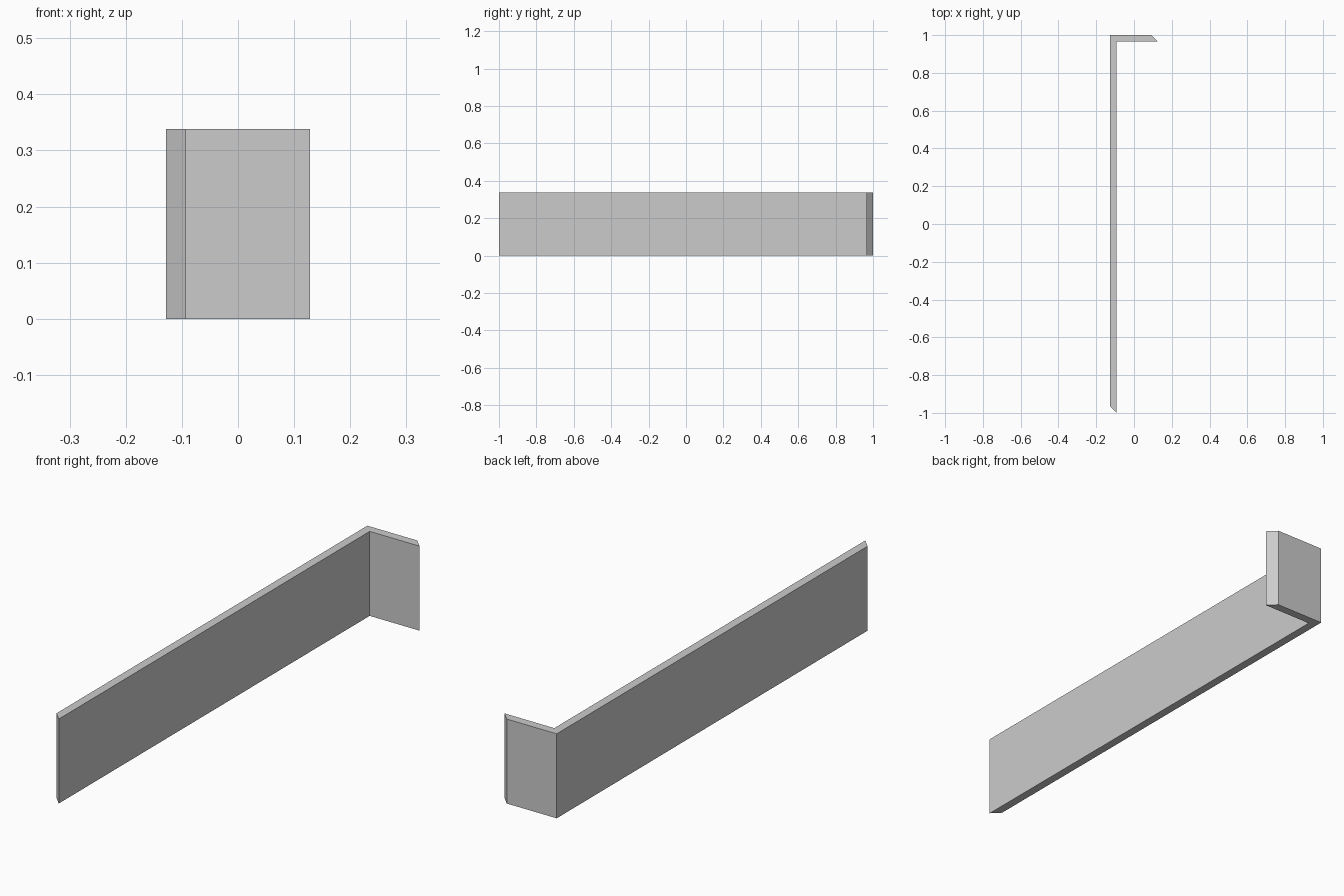
import bpy, bmesh

if "Cube" in bpy.data.objects:
    bpy.data.objects.remove(bpy.data.objects["Cube"])

HEIGHT = 0.338
T = 0.035          # board thickness
X, Y = 0.128, 1.0  # half extents

grey = bpy.data.materials.new("light grey")
grey.diffuse_color = (0.6, 0.6, 0.6, 1)
grey.use_nodes = True
grey.node_tree.nodes["Principled BSDF"].inputs["Base Color"].default_value = grey.diffuse_color

# L-shaped plan with mitred ends
plan = [(-X, Y), (-X, -Y + T), (-X + T, -Y),
        (-X + T, Y - T), (X, Y - T), (X - T, Y)]

bm = bmesh.new()
base = bm.faces.new([bm.verts.new((x, y, 0)) for x, y in plan])
top = bmesh.ops.extrude_face_region(bm, geom=[base])["geom"]
bmesh.ops.translate(bm, vec=(0, 0, HEIGHT),
                    verts=[v for v in top if isinstance(v, bmesh.types.BMVert)])
bmesh.ops.recalc_face_normals(bm, faces=bm.faces)

mesh = bpy.data.meshes.new("corner_trim_board")
bm.to_mesh(mesh)
bm.free()
mesh.materials.append(grey)
board = bpy.data.objects.new("corner_trim_board", mesh)
bpy.context.collection.objects.link(board)
